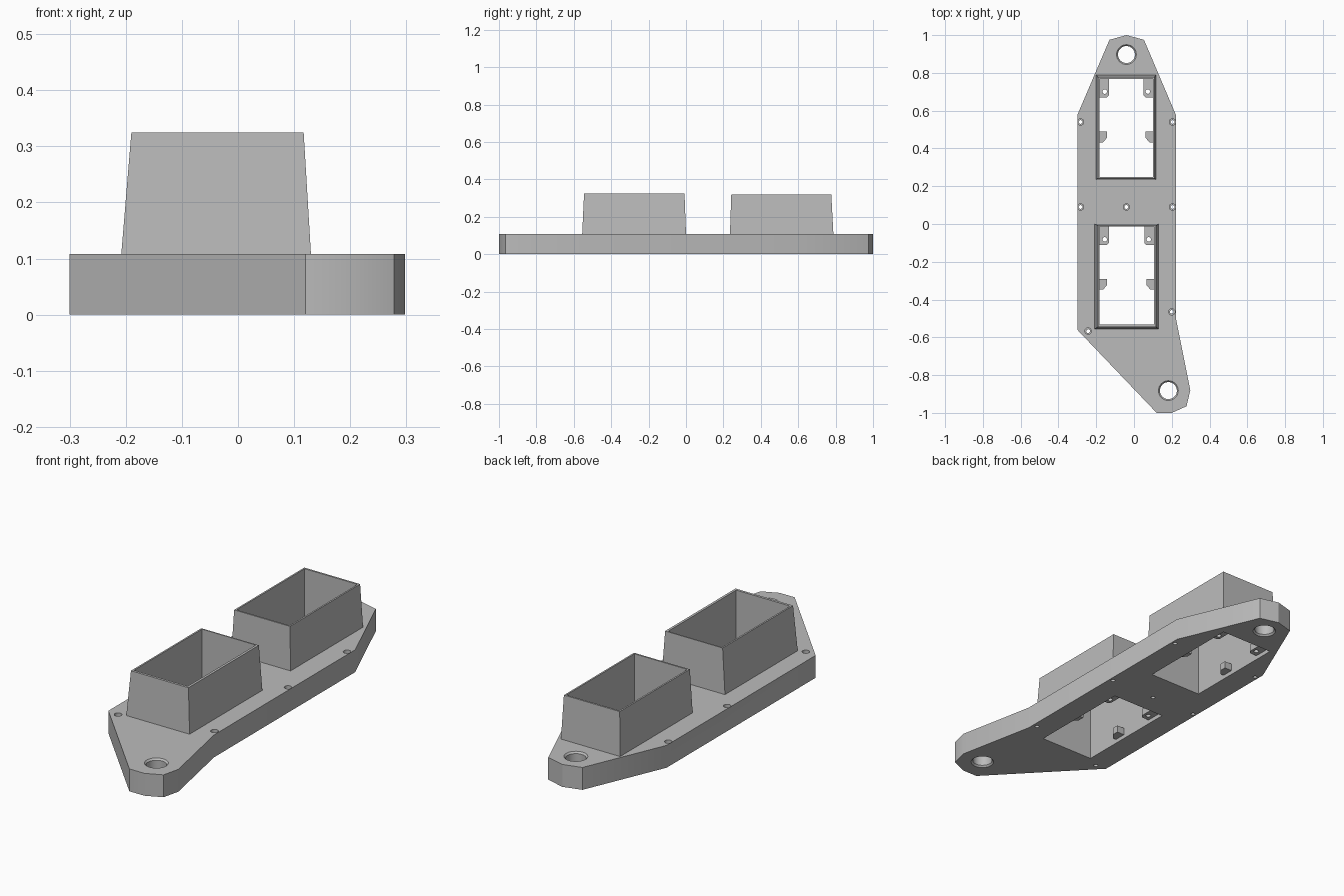
import bpy
import bmesh
from math import radians

if "Cube" in bpy.data.objects:
    bpy.data.objects.remove(bpy.data.objects["Cube"])

grey = bpy.data.materials.new("plain grey")
grey.use_nodes = True
colour = (0.5, 0.5, 0.5, 1)
grey.diffuse_color = colour
grey.node_tree.nodes["Principled BSDF"].inputs["Base Color"].default_value = colour

PLATE_TOP = 0.108


def add_object(name, bm):
    bmesh.ops.recalc_face_normals(bm, faces=bm.faces)
    mesh = bpy.data.meshes.new(name)
    bm.to_mesh(mesh)
    bm.free()
    mesh.materials.append(grey)
    obj = bpy.data.objects.new(name, mesh)
    bpy.context.collection.objects.link(obj)
    return obj


def prism(name, points, z0, z1):
    bm = bmesh.new()
    face = bm.faces.new([bm.verts.new((x, y, z0)) for x, y in points])
    top = bmesh.ops.extrude_face_region(bm, geom=[face])["geom"]
    verts = [v for v in top if isinstance(v, bmesh.types.BMVert)]
    bmesh.ops.translate(bm, vec=(0, 0, z1 - z0), verts=verts)
    return add_object(name, bm)


def rect(x0, x1, y0, y1):
    return [(x0, y0), (x1, y0), (x1, y1), (x0, y1)]


def turned_cutter(x, y, profile, sides=32):
    """Round cutter from a list of (radius, height)."""
    bpy.ops.mesh.primitive_circle_add(vertices=sides, radius=1)
    source = bpy.context.object
    ring = [v.co.copy() for v in source.data.vertices]
    bpy.data.objects.remove(source)
    bm = bmesh.new()
    rings = [[bm.verts.new((x + c.x * r, y + c.y * r, z)) for c in ring]
             for r, z in profile]
    for low, high in zip(rings, rings[1:]):
        for i in range(sides):
            j = (i + 1) % sides
            bm.faces.new((low[i], low[j], high[j], high[i]))
    bm.faces.new(rings[0])
    bm.faces.new(rings[-1])
    return add_object("hole_cutter", bm)


def cut(target, cutter):
    cutter.hide_render = True
    mod = target.modifiers.new("cut", "BOOLEAN")
    mod.operation = "DIFFERENCE"
    mod.solver = "EXACT"
    mod.object = cutter
    bpy.context.view_layer.objects.active = target
    bpy.ops.object.modifier_apply(modifier=mod.name)
    bpy.data.objects.remove(cutter)


def socket(name, base, top, inner, height):
    """Tapered open box with a straight inner shaft."""
    bm = bmesh.new()
    loops = [[bm.verts.new((x, y, z)) for x, y in rect(*r)]
             for r, z in ((base, PLATE_TOP), (top, height),
                          (inner, height), (inner, PLATE_TOP))]
    loops.append(loops[0])
    for a, b in zip(loops, loops[1:]):
        for i in range(4):
            j = (i + 1) % 4
            bm.faces.new((a[i], a[j], b[j], b[i]))
    return add_object(name, bm)


# Mounting plate
plate = prism("mounting_plate", [
    (-0.04, 1.0), (-0.13, 0.975), (-0.3, 0.577), (-0.3, -0.56),
    (0.12, -1.0), (0.2, -1.0), (0.278, -0.965), (0.298, -0.88),
    (0.222, -0.5), (0.222, 0.577), (0.053, 0.975)], 0, PLATE_TOP)

# Shafts and the tapered sockets above them
front_inner = (-0.182, 0.105, -0.533, -0.014)
back_inner = (-0.182, 0.1, 0.25, 0.768)
for inner in (front_inner, back_inner):
    cut(plate, prism("shaft_cutter", rect(*inner), -0.1, 0.2))
socket("front_socket", (-0.208, 0.13, -0.555, 0.0),
       (-0.19, 0.117, -0.545, -0.008), front_inner, 0.325)
socket("back_socket", (-0.2, 0.116, 0.235, 0.788),
       (-0.19, 0.108, 0.242, 0.777), back_inner, 0.318)

# Large bolt holes, chamfered at both ends
for x, y in ((-0.04, 0.897), (0.182, -0.882)):
    cut(plate, turned_cutter(x, y, [
        (0.06, -0.008), (0.045, 0.008),
        (0.045, PLATE_TOP - 0.008), (0.06, PLATE_TOP + 0.008)]))

# Small counterbored screw holes
for x, y in ((-0.283, 0.54), (0.204, 0.54), (-0.283, 0.09), (-0.04, 0.09),
             (0.204, 0.09), (0.2, -0.465), (-0.243, -0.567)):
    cut(plate, turned_cutter(x, y, [
        (0.01, -0.05), (0.01, 0.075), (0.017, 0.075), (0.017, 0.2)], 16))

# Support tabs inside each shaft, mirrored left and right
for place, (x0, x1, y0, y1), mid in (("front", front_inner, -0.29),
                                     ("back", back_inner, 0.49)):
    for side, wall, d in (("right", x0, 1), ("left", x1, -1)):
        tip = wall + d * 0.05
        low = y1 - 0.098
        tab = prism(f"{place}_{side}_screw_tab", [
            (wall, y1), (tip, y1), (tip, low + 0.012),
            (tip - d * 0.012, low), (wall, low)], 0.02, 0.055)
        cut(tab, turned_cutter(wall + d * 0.027, y1 - 0.067,
                               [(0.012, -0.1), (0.012, 0.2)], 16))
        tip = wall + d * 0.04
        prism(f"{place}_{side}_rest_tab", [
            (wall, mid), (tip, mid), (tip, mid - 0.032),
            (tip - d * 0.022, mid - 0.058), (wall, mid - 0.058)], 0.02, 0.055)

# Smooth only the shallow corners and round holes
for obj in bpy.context.collection.objects:
    if obj.type == "MESH" and grey.name in obj.data.materials:
        bpy.ops.object.select_all(action="DESELECT")
        obj.select_set(True)
        bpy.context.view_layer.objects.active = obj
        bpy.ops.object.shade_smooth_by_angle(angle=radians(30))
